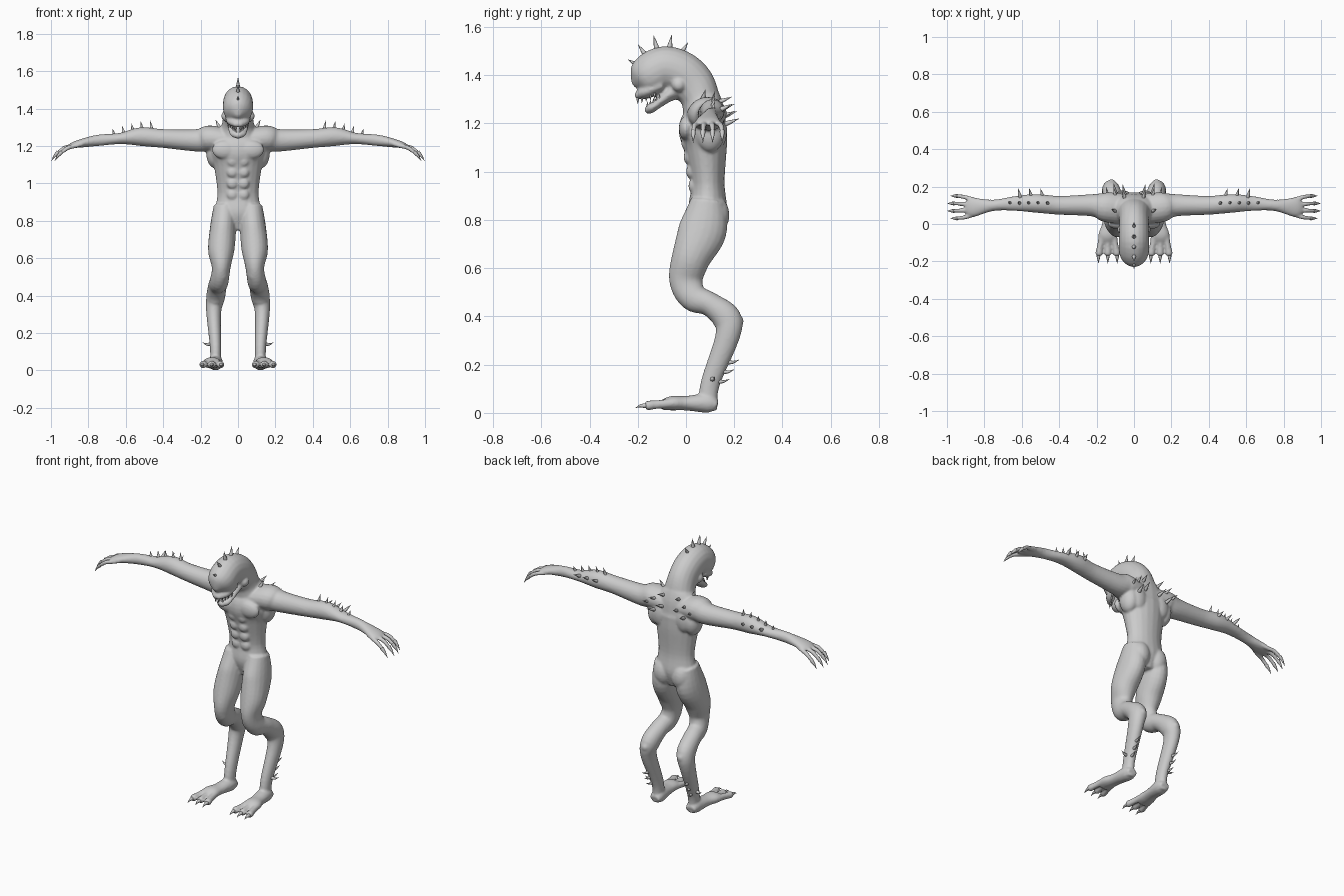
import bpy, bmesh, math
from mathutils import Vector, Matrix

default_cube = bpy.data.objects.get("Cube")
if default_cube:
    bpy.data.objects.remove(default_cube, do_unlink=True)

grey = bpy.data.materials.new("plain_grey")
grey.use_nodes = True
grey.diffuse_color = (.6, .6, .6, 1)
grey.node_tree.nodes["Principled BSDF"].inputs["Base Color"].default_value = grey.diffuse_color

ACROSS, DEPTH, UP = Matrix.Identity(3)


def catmull_rom(before, start, end, after, t):
    """Point on a smooth curve from start to end."""
    leave, arrive = (end - before) / 2, (after - start) / 2
    bend = start - end
    return start + t * (leave + t * (-3 * bend - 2 * leave - arrive + t * (2 * bend + leave + arrive)))


def smooth_rows(rows, steps):
    """Rows of x, y, z, half width, half depth, refined along the path."""
    rows = [Vector(row) for row in rows]
    padded = [rows[0], *rows, rows[-1]]
    fine = [catmull_rom(*padded[i:i + 4], step / steps)
            for i in range(len(rows) - 1) for step in range(steps)]
    return fine + [rows[-1]]


def loft(mesh, rows, side=1, width_axis=ACROSS, sides=20, steps=5):
    """Closed tube with elliptical sections, mirrored when side is negative."""
    path = smooth_rows(rows, steps)
    last = len(path) - 1
    rings = []
    for i, row in enumerate(path):
        tangent = (path[min(i + 1, last)].xyz - path[max(i - 1, 0)].xyz).normalized()
        wide = (width_axis - tangent * width_axis.dot(tangent)).normalized()
        deep = tangent.cross(wide)
        ring = []
        for k in range(sides):
            angle = math.tau * k / sides
            point = row.xyz + wide * math.cos(angle) * max(row[3], .001)
            point += deep * math.sin(angle) * max(row[4], .001)
            ring.append(mesh.verts.new((point.x * side, point.y, point.z)))
        rings.append(ring)
    faces = [mesh.faces.new((low[k - 1], low[k], high[k], high[k - 1]))
             for low, high in zip(rings, rings[1:]) for k in range(sides)]
    faces += [mesh.faces.new(rings[0]), mesh.faces.new(rings[-1])]
    bmesh.ops.recalc_face_normals(mesh, faces=faces)


def central(mesh, rows):
    """Loft on the middle plane from rows of y, z, half width, half depth."""
    loft(mesh, [(0, *row) for row in rows])


def muscle(mesh, centre, radii, side):
    place = Matrix.Translation((centre[0] * side, *centre[1:])) @ Matrix.Diagonal((*radii, 1))
    bmesh.ops.create_uvsphere(mesh, u_segments=20, v_segments=12, radius=1, matrix=place)


def spike(mesh, base, lean, radius=.01, side=1, droop=0):
    """Curved cone from base along lean, with its root sunk into the skin."""
    base, lean = Vector(base), Vector(lean)
    axis = DEPTH if abs(lean.x) > lean.length / 2 else ACROSS
    middle = base + lean / 2 + UP * droop
    loft(mesh, [(*(base - lean / 4), radius, radius), (*base, radius, radius),
                (*middle, radius * .6, radius * .6), (*(base + lean), 0, 0)], side, axis, sides=8, steps=3)


def finish(mesh, name):
    data = bpy.data.meshes.new(name)
    mesh.to_mesh(data)
    mesh.free()
    data.materials.append(grey)
    data.polygons.foreach_set("use_smooth", [True] * len(data.polygons))
    part = bpy.data.objects.new(name, data)
    bpy.context.collection.objects.link(part)
    return part


body, claws, spikes, teeth = (bmesh.new() for part in range(4))

# Torso
central(body, [(.09, .75, .05, .05), (.09, .84, .12, .08), (.09, .95, .11, .07), (.08, 1.1, .13, .09),
               (.07, 1.18, .15, .1), (.08, 1.25, .14, .08), (.07, 1.31, .09, .07)])

# Neck and hooked head
central(body, [(.07, 1.22, .12, .08), (.06, 1.3, .09, .08), (.03, 1.36, .08, .09), (-.02, 1.41, .08, .09),
               (-.09, 1.43, .08, .09), (-.15, 1.4, .08, .09), (-.19, 1.38, .06, .07), (-.22, 1.36, .01, .01)])

# Upper lip and lower jaw
central(body, [(-.1, 1.36, .07, .03), (-.17, 1.33, .06, .03), (-.21, 1.31, .02, .01)])
central(body, [(-.02, 1.35, .06, .05), (-.07, 1.32, .06, .03), (-.12, 1.28, .05, .02),
               (-.15, 1.26, .04, .02), (-.17, 1.25, .01, .01)])

for side in (1, -1):
    # Chest, buttock, shoulder blade, flank and jaw hinge
    muscle(body, (.07, 0, 1.18), (.07, .03, .05), side)
    muscle(body, (.06, .12, .82), (.06, .06, .08), side)
    muscle(body, (.08, .14, 1.17), (.05, .03, .07), side)
    muscle(body, (.12, .1, 1.16), (.05, .06, .08), side)
    muscle(body, (.06, -.03, 1.36), (.03, .03, .03), side)

    # Belly muscles
    for row in range(4):
        muscle(body, (.03, .03 - row / 100, .94 + row * .06), (.03, .02, .03), side)

    # Brow ridge
    loft(body, [(.03, -.2, 1.38, .01, .01), (.06, -.17, 1.39, .01, .01), (.07, -.12, 1.4, .01, .01)], side, UP)

    # Arm
    loft(body, [(.05, .08, 1.23, .08, .06), (.15, .09, 1.24, .08, .07), (.22, .1, 1.23, .06, .06),
                (.4, .1, 1.24, .05, .05), (.52, .11, 1.25, .05, .05), (.63, .11, 1.24, .04, .03),
                (.75, .1, 1.23, .03, .03), (.86, .09, 1.21, .05, .02), (.9, .09, 1.2, .03, .01)], side, DEPTH)

    # Fingers and their claws, fanned out from the palm
    for finger in range(4):
        fan = finger / 3 - .5
        root = Vector((.85 - fan * fan * .08, .09 + fan * .07, 1.21))
        knuckle = root + Vector((.08, fan * .04, -.02))
        tip = root + Vector((.12, fan * .05, -.05))
        loft(body, [(*root, .01, .01), (*root.lerp(knuckle, .5), .012, .012), (*knuckle, .012, .012),
                    (*tip, .01, .01)], side, DEPTH, sides=10)
        spike(claws, tip, (.03, 0, -.04), .01, side, droop=.004)

    # Leg: thigh, bent knee, hock, shank and heel
    loft(body, [(.07, .09, .88, .06, .07), (.08, .07, .76, .07, .1), (.09, .02, .64, .07, .08),
                (.09, 0, .55, .05, .07), (.1, .03, .48, .05, .06), (.11, .1, .45, .05, .05),
                (.12, .17, .39, .05, .06), (.13, .17, .31, .04, .05), (.12, .1, .12, .03, .04),
                (.12, .09, .01, .03, .04)], side)
    muscle(body, (.09, -.02, .52), (.04, .04, .05), side)
    muscle(body, (.12, .2, .38), (.03, .04, .03), side)

    # Foot
    loft(body, [(.12, .13, .03, .03, .02), (.12, .09, .04, .04, .04), (.13, 0, .04, .04, .03),
                (.14, -.06, .04, .05, .03), (.14, -.1, .03, .04, .02)], side)

    # Toes and their claws
    for toe in (-1, 0, 1):
        root = Vector((.14 + toe * .03, -.06, .04))
        tip = root + Vector((toe * .02, -.11, -.01))
        loft(body, [(*root, .02, .02), (*root.lerp(tip, .5), .017, .018), (*root.lerp(tip, .9), .02, .02),
                    (*tip, .01, .01)], side, sides=12)
        spike(claws, tip, (0, -.04, -.01), .01, side, droop=.004)

    # Forearm spikes: a tall row on top and a short row behind
    for i in range(5):
        spike(spikes, (.46 + i * .05, .11, 1.285 - i * i * .002), (.01, .01, .05 - i * .003), .01, side)
    for i in range(3):
        spike(spikes, (.49 + i * .06, .15, 1.26), (.01, .04, .02), .01, side)

    # Upper back spikes in staggered rows, and one on the shoulder
    for row in range(4):
        spike(spikes, (.05 + row % 2 * .05, .14 + row / 100, 1.29 - row * .03), (.01, .05, .02), .01, side)
    spike(spikes, (.14, .15, 1.23), (.01, .05, .02), .01, side)
    spike(spikes, (.1, .07, 1.3), (.02, .01, .04), .01, side)

    # Heel spikes, and one on the outside of the ankle
    for row in range(3):
        spike(spikes, (.13, .13 + row * .02, .13 + row * .04), (.01, .05, .01), .01, side, droop=-.005)
    spike(spikes, (.15, .11, .14), (.04, .01, .01), .01, side, droop=-.005)

    # Teeth along both jaws
    for tooth in range(5):
        along = tooth / 4
        spike(teeth, (.01 + along * .04, along * .07 - .2, 1.3 + along * .02), (0, 0, -.02), .005, side)
        spike(teeth, (.01 + along * .03, along * .05 - .16, 1.27 + along * .03), (0, 0, .02), .005, side)

# Crest spikes fanned over the head
for i in range(5):
    angle = math.radians(160 - i * 27)
    outward = Vector((0, math.cos(angle), math.sin(angle)))
    spike(spikes, Vector((0, -.09, 1.4)) + outward * .11, outward * .05 + UP * .01, .012)

# One continuous skin over all body masses
skin = finish(body, "body")
blend = skin.modifiers.new("blend", 'REMESH')
blend.mode = 'VOXEL'
blend.voxel_size = .0065
blend.use_smooth_shade = True
soften = skin.modifiers.new("soften", 'SMOOTH')
soften.iterations = 5

finish(claws, "claws")
finish(spikes, "spikes")
finish(teeth, "teeth")
